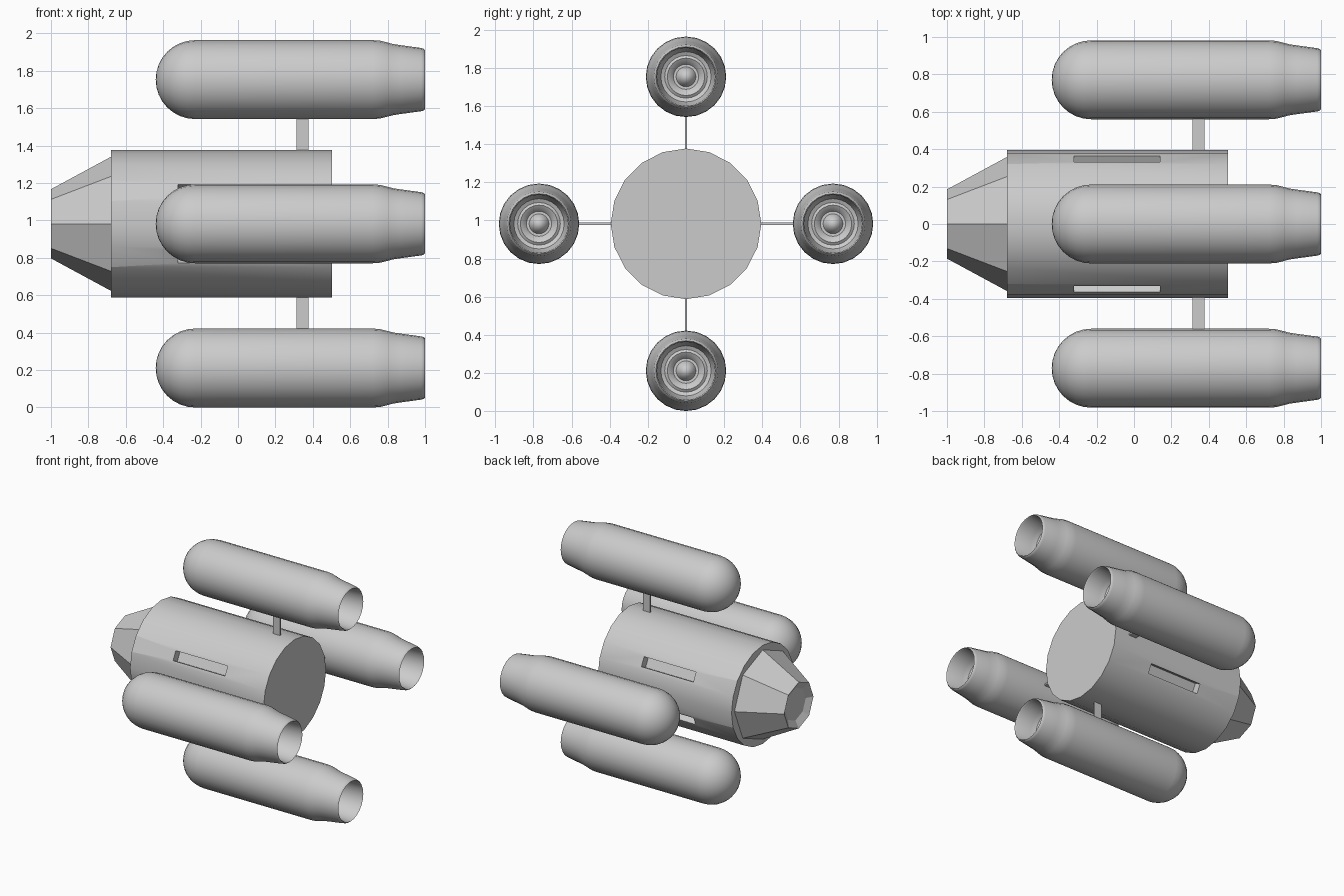
import bpy, bmesh
from math import sin, cos, pi, radians
from mathutils import Matrix, Vector

if "Cube" in bpy.data.objects:
    bpy.data.objects.remove(bpy.data.objects["Cube"])

CZ = 0.982       # height of the main axis
POD_R = 0.211    # pod radius
POD_D = 0.771    # pod distance from the main axis


def finish(name, bm, smooth=None):
    bmesh.ops.remove_doubles(bm, verts=bm.verts, dist=1e-5)
    bmesh.ops.recalc_face_normals(bm, faces=bm.faces)
    me = bpy.data.meshes.new(name)
    bm.to_mesh(me)
    bm.free()
    ob = bpy.data.objects.new(name, me)
    bpy.context.collection.objects.link(ob)
    if smooth:
        bpy.ops.object.select_all(action='DESELECT')
        ob.select_set(True)
        bpy.context.view_layer.objects.active = ob
        bpy.ops.object.shade_smooth_by_angle(angle=radians(smooth))
    return ob


def lathe(name, profile, n, y=0, z=CZ, smooth=None):
    """Revolve (x, radius) points around an axis parallel to x."""
    bm = bmesh.new()
    rings = []
    for x, r in profile:
        if r == 0:
            rings.append([bm.verts.new((x, y, z))] * n)
        else:
            rings.append([bm.verts.new((x, y + r * cos(2 * pi * i / n), z + r * sin(2 * pi * i / n)))
                          for i in range(n)])
    for a, b in zip(rings, rings[1:]):
        for i in range(n):
            j = (i + 1) % n
            bm.faces.new(list(dict.fromkeys((a[i], a[j], b[j], b[i]))))
    return finish(name, bm, smooth)


def radial_box(name, angle, x0, x1, r0, r1, width):
    """Box reaching from radius r0 to r1 at an angle around the main axis."""
    bm = bmesh.new()
    m = (Matrix.Translation((0, 0, CZ)) @ Matrix.Rotation(angle, 4, 'X')
         @ Matrix.Translation(((x0 + x1) / 2, (r0 + r1) / 2, 0))
         @ Matrix.Diagonal(Vector((x1 - x0, r1 - r0, width, 1))))
    bmesh.ops.create_cube(bm, size=1, matrix=m)
    return finish(name, bm)


# Main hull with four recessed slots
hull = lathe("hull", [(-0.68, 0), (-0.68, 0.395), (0.503, 0.395), (0.503, 0)], 20, smooth=30)
for k, deg in enumerate((27, 153, 207, 333)):
    cutter = radial_box(f"slot_cutter_{k}", radians(deg), -0.32, 0.14, 0.33, 0.45, 0.075)
    cutter.hide_render = True
    mod = hull.modifiers.new(f"slot_{k}", 'BOOLEAN')
    mod.operation = 'DIFFERENCE'
    mod.solver = 'EXACT'
    mod.object = cutter
    bpy.context.view_layer.objects.active = hull
    bpy.ops.object.modifier_apply(modifier=mod.name)
    bpy.data.objects.remove(cutter)

# Faceted nose with a shallow recess in the tip
lathe("nose", [(-0.67, 0), (-0.68, 0.358), (-1.0, 0.185), (-0.97, 0.13), (-0.97, 0)], 8)

# Engine pod: round front, stepped nozzle, hollow end with a centre bulb
pod = [(-0.44 + POD_R * (1 - cos(a * pi / 16)), POD_R * sin(a * pi / 16)) for a in range(9)]
pod += [(0.72, POD_R), (0.76, 0.208), (0.80, 0.198), (0.83, 0.190), (0.87, 0.184),
        (0.98, 0.169), (0.993, 0.165), (1.0, 0.158), (0.99, 0.152),
        (0.86, 0.146), (0.82, 0.132), (0.81, 0.112), (0.82, 0.098), (0.81, 0.082),
        (0.79, 0.066), (0.79, 0.052), (0.81, 0.042), (0.832, 0.024), (0.84, 0)]
for k, side in enumerate(("right", "top", "left", "bottom")):
    a = k * pi / 2
    lathe(f"pod_{side}", pod, 24, POD_D * cos(a), CZ + POD_D * sin(a), smooth=35)
    radial_box(f"strut_{side}", a, 0.313, 0.378, 0.37, 0.58, 0.013)
